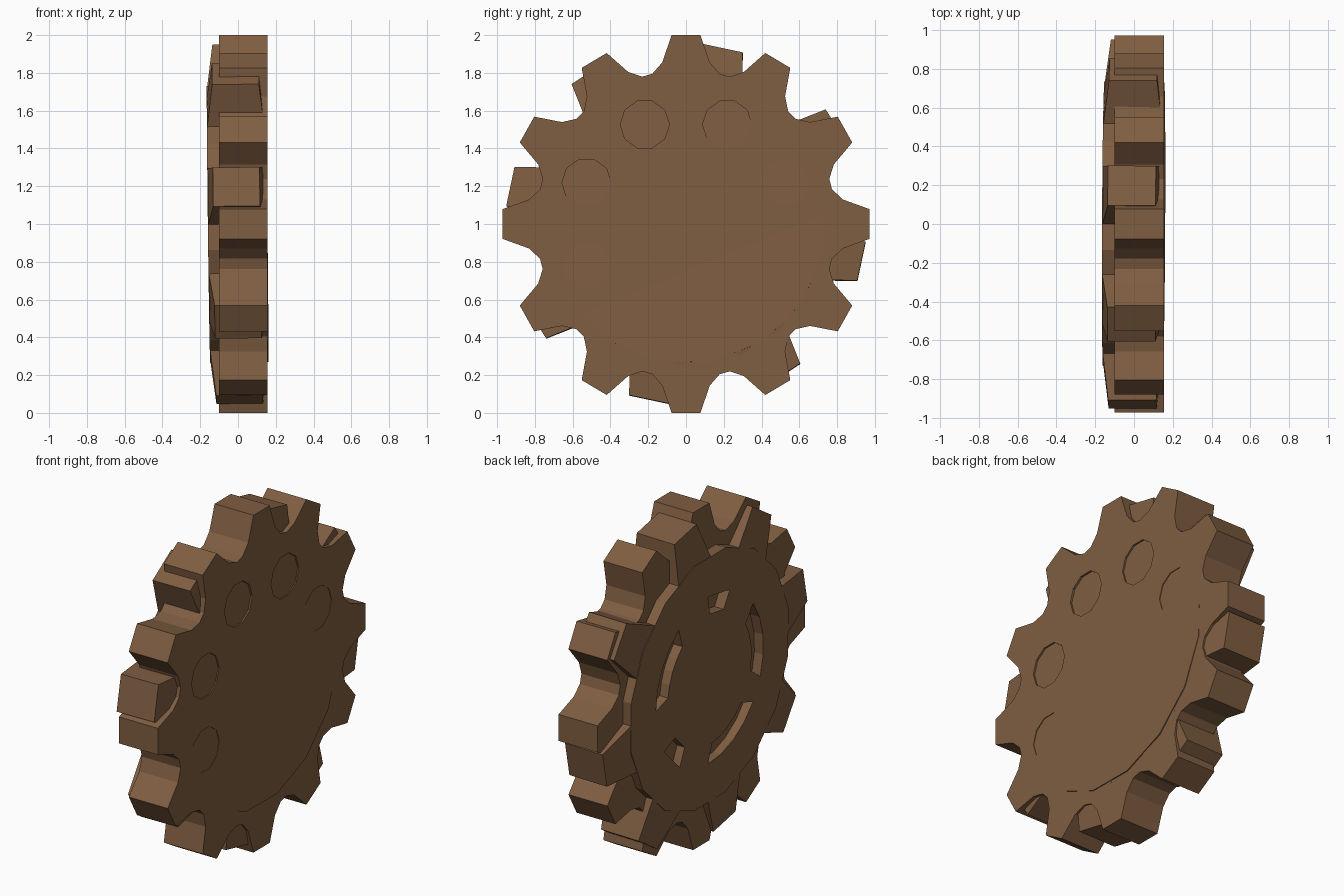
import bpy, bmesh, math
from mathutils import Vector

if "Cube" in bpy.data.objects:
    bpy.data.objects.remove(bpy.data.objects["Cube"])

brown = bpy.data.materials.new("brown_wood")
brown.diffuse_color = (0.215, 0.112, 0.054, 1)
brown.use_nodes = True
brown.node_tree.nodes["Principled BSDF"].inputs["Base Color"].default_value = brown.diffuse_color


def polar(r, deg):
    a = math.radians(deg)
    return (r * math.cos(a), r * math.sin(a))


def make_object(name, bm):
    bmesh.ops.recalc_face_normals(bm, faces=bm.faces)
    mesh = bpy.data.meshes.new(name)
    bm.to_mesh(mesh)
    bm.free()
    mesh.materials.append(brown)
    ob = bpy.data.objects.new(name, mesh)
    bpy.context.collection.objects.link(ob)
    ob.location = (0, 0, 1)
    return ob


def add_prism(bm, outline, x0, x1):
    """Extrude a (y, z) outline along x."""
    f = bm.faces.new([bm.verts.new((x0, y, z)) for y, z in outline])
    ret = bmesh.ops.extrude_face_region(bm, geom=[f], use_keep_orig=True)
    for v in ret["geom"]:
        if isinstance(v, bmesh.types.BMVert):
            v.co.x = x1


def cut(target, cutter):
    mod = target.modifiers.new("cut", 'BOOLEAN')
    mod.operation = 'DIFFERENCE'
    mod.solver = 'EXACT'
    mod.object = cutter
    bpy.context.view_layer.objects.active = target
    bpy.ops.object.modifier_apply(modifier=mod.name)
    bpy.data.objects.remove(cutter)


# Main gear: twelve teeth with rounded valleys
outline = []
for i in range(12):
    c = 30 * i
    for r, d in ((0.816, -13), (0.865, -8.6), (1.003, -4.5),
                 (1.003, 4.5), (0.865, 8.6), (0.816, 13)):
        y, z = polar(r, c + d)
        outline.append((y * 0.972, min(max(z, -1), 1)))
bm = bmesh.new()
add_prism(bm, outline, -0.10, 0.155)
main_gear = make_object("main_gear", bm)

# Ring of round holes in the main gear, nearly filled by the inner disc
bm = bmesh.new()
for i in range(8):
    cy, cz = polar(0.57, 22.5 + 45 * i)
    hole = []
    for k in range(10):
        y, z = polar(0.13, 36 * k)
        hole.append((cy + y, cz + z))
    add_prism(bm, hole, -0.09, 0.3)
cut(main_gear, make_object("hole_cutter", bm))

# Inner disc, slightly tilted, with five shallow windows on its back
TILT = (0, -0.012, -0.005)
bm = bmesh.new()
add_prism(bm, [polar(0.745, 22.5 * i - 12) for i in range(16)], -0.156, 0.152)
disc = make_object("inner_disc", bm)
bm = bmesh.new()
for centre, half in ((27, 27), (99, 12), (171, 28), (243, 28), (315, 12)):
    n = 4 if half > 20 else 1
    steps = [centre + half * (2 * k / n - 1) for k in range(n + 1)]
    add_prism(bm, [polar(0.50, a) for a in steps]
              + [polar(0.39, centre + (a - centre) * 0.8) for a in reversed(steps)],
              -0.3, -0.095)
cut(disc, make_object("window_cutter", bm))
disc.rotation_euler = TILT

# Eight tapered blocks around the inner disc
bm = bmesh.new()
for i in range(8):
    a = math.radians(78 + 45 * i)
    radial = Vector((0, math.cos(a), math.sin(a)))
    side = Vector((0, -math.sin(a), math.cos(a)))
    rings = []
    for r, w, x0, x1 in ((0.70, 0.155, -0.156, 0.150), (0.95, 0.105, -0.125, 0.122)):
        rings.append([bm.verts.new(radial * r + side * w * s + Vector((x, 0, 0)))
                      for s, x in ((-1, x0), (1, x0), (1, x1), (-1, x1))])
    lo, hi = rings
    bm.faces.new(lo)
    bm.faces.new(hi)
    for k in range(4):
        j = (k + 1) % 4
        bm.faces.new((lo[k], lo[j], hi[j], hi[k]))
teeth = make_object("inner_teeth", bm)
teeth.rotation_euler = TILT
